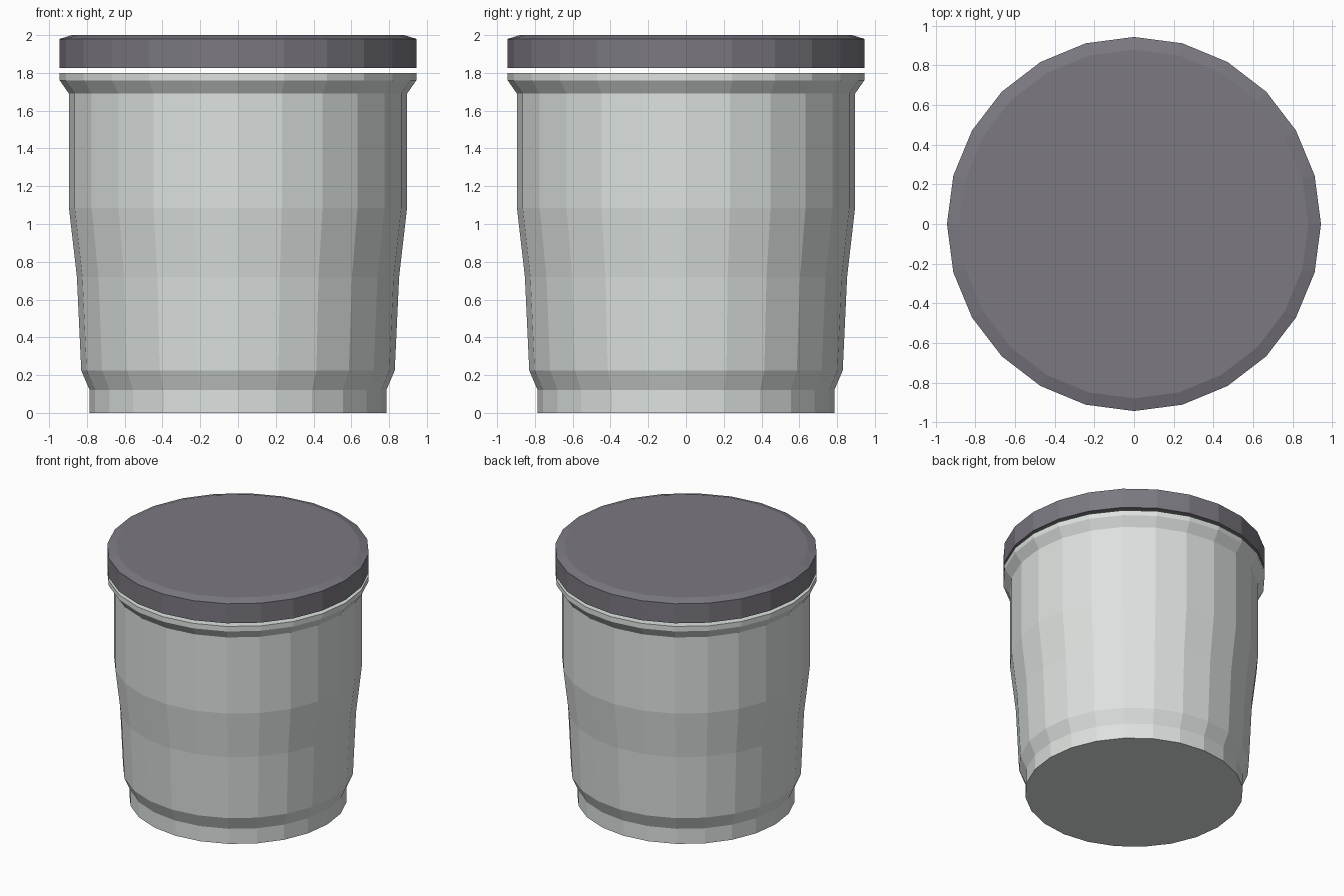
import bpy, bmesh
from math import cos, sin, tau

if "Cube" in bpy.data.objects:
    bpy.data.objects.remove(bpy.data.objects["Cube"])

SIDES = 24


def material(name, rgb):
    mat = bpy.data.materials.new(name)
    mat.diffuse_color = (*rgb, 1)
    mat.use_nodes = True
    mat.node_tree.nodes["Principled BSDF"].inputs["Base Color"].default_value = mat.diffuse_color
    return mat


def lathe(name, profile, mat):
    """Closed faceted solid from (radius, z) points, bottom to top."""
    bm = bmesh.new()
    rings = [[bm.verts.new((r * cos(tau * i / SIDES), r * sin(tau * i / SIDES), z))
              for i in range(SIDES)] for r, z in profile]
    for low, high in zip(rings, rings[1:]):
        for i in range(SIDES):
            j = (i + 1) % SIDES
            bm.faces.new((low[i], low[j], high[j], high[i]))
    bm.faces.new(rings[0][::-1])
    bm.faces.new(rings[-1])
    mesh = bpy.data.meshes.new(name)
    bm.to_mesh(mesh)
    bm.free()
    mesh.materials.append(mat)
    obj = bpy.data.objects.new(name, mesh)
    bpy.context.collection.objects.link(obj)
    return obj


# Jar body: narrow foot, tapered waist, straight shoulder, flared rim
lathe("jar_body", [(0.785, 0), (0.785, 0.12), (0.83, 0.225), (0.853, 0.72),
                   (0.895, 1.085), (0.895, 1.69), (0.944, 1.76), (0.944, 1.80)],
      material("pale_glass", (0.72, 0.76, 0.74)))

# Lid: bevelled disc floating just above the rim
lathe("lid", [(0.944, 1.825), (0.944, 1.98), (0.88, 2.0)],
      material("dark_lid", (0.2, 0.19, 0.22)))
